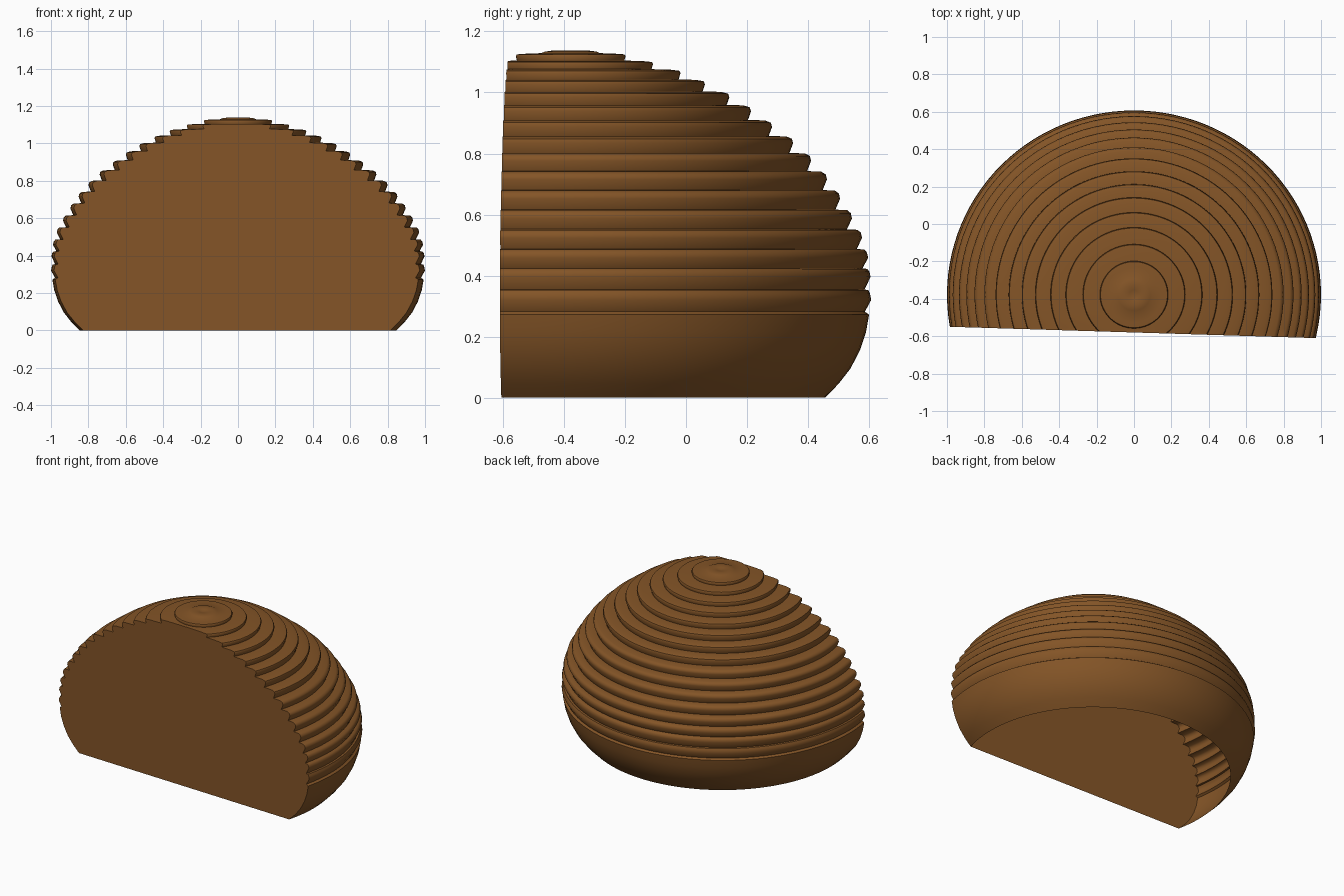
import bpy, bmesh, math
from mathutils import Vector

cube = bpy.data.objects.get("Cube")
if cube:
    bpy.data.objects.remove(cube, do_unlink=True)

brown = bpy.data.materials.new("warm brown")
brown.use_nodes = True
colour = (0.23, 0.09, 0.02, 1)
brown.diffuse_color = colour
brown.node_tree.nodes["Principled BSDF"].inputs["Base Color"].default_value = colour

AXIS = Vector((0, -0.378, 0))
WIDEN = 1.015
WALL_POINT = Vector((0, -0.58, 0))
WALL_NORMAL = Vector((0.031, 1, 0)).normalized()


def add_object(name, bm):
    mesh = bpy.data.meshes.new(name)
    bm.to_mesh(mesh)
    bm.free()
    obj = bpy.data.objects.new(name, mesh)
    bpy.context.collection.objects.link(obj)
    mesh.materials.append(brown)
    return obj


def dome_profile():
    # Outermost point (radius, height) of every coil, from the crown down
    tips = [(0.18, 1.119), (0.27, 1.093), (0.36, 1.063), (0.44, 1.027),
            (0.52, 0.985), (0.591, 0.939), (0.66, 0.887), (0.729, 0.834),
            (0.788, 0.776), (0.84, 0.715), (0.883, 0.652), (0.922, 0.587),
            (0.955, 0.523), (0.975, 0.458), (0.983, 0.396), (0.985, 0.32)]
    # Crown with a small dimple
    points = [(0, 1.128), (0.025, 1.135), (0.055, 1.138), (0.085, 1.134), (0.096, 1.129)]
    for i, (r, z) in enumerate(tips):
        last_r, last_z = points[-1]
        # Ledge, rounded shoulder, tip, then an undercut that deepens lower down
        slope = 1 - i / len(tips)
        ledge = max(last_r, r - 0.008 - 0.024 * slope)
        points.append((ledge, last_z - 0.002))
        points.append((r - 0.004, last_z * 0.6 + z * 0.4))
        points.append((r, z))
        below = tips[i + 1][1] if i + 1 < len(tips) else 0.25
        points.append((r - 0.004 - 0.018 * i / len(tips), z * 0.45 + below * 0.55))
    # Smooth skirt curling in to the open rim
    points += [(0.978, 0.272), (0.968, 0.215), (0.948, 0.155),
               (0.917, 0.095), (0.878, 0.045), (0.834, 0)]
    return points


# Ridged dome: revolve the profile, then slice off the front
bm = bmesh.new()
verts = [bm.verts.new((r, 0, z)) for r, z in dome_profile()]
edges = [bm.edges.new(pair) for pair in zip(verts, verts[1:])]
bmesh.ops.spin(bm, geom=verts + edges, cent=(0, 0, 0), axis=(0, 0, 1),
               angle=math.tau, steps=112, use_duplicate=False)
bmesh.ops.remove_doubles(bm, verts=bm.verts[:], dist=0.0002)
for v in bm.verts:
    v.co.x *= WIDEN
    v.co += AXIS
cut = bmesh.ops.bisect_plane(bm, geom=bm.verts[:] + bm.edges[:] + bm.faces[:], dist=0.00001,
                             plane_co=WALL_POINT, plane_no=WALL_NORMAL, clear_inner=True)
bmesh.ops.recalc_face_normals(bm, faces=bm.faces[:])

# Flat front wall: fill the outline left by the slice
wall = bmesh.new()
copies = {}
for edge in [e for e in cut["geom_cut"] if isinstance(e, bmesh.types.BMEdge)]:
    for v in edge.verts:
        if v not in copies:
            copies[v] = wall.verts.new(v.co)
    wall.edges.new([copies[v] for v in edge.verts])
corners = sorted((v for v in wall.verts if v.co.z < 0.0005), key=lambda v: v.co.x)
wall.edges.new((corners[0], corners[-1]))
bmesh.ops.triangle_fill(wall, edges=wall.edges[:], use_beauty=True, normal=-WALL_NORMAL)
for face in wall.faces:
    face.normal_update()
    if face.normal.dot(WALL_NORMAL) > 0:
        face.normal_flip()

dome = add_object("ridged_dome", bm)
add_object("front_wall", wall)

bpy.ops.object.select_all(action='DESELECT')
dome.select_set(True)
bpy.context.view_layer.objects.active = dome
bpy.ops.object.shade_smooth_by_angle(angle=math.radians(50))
